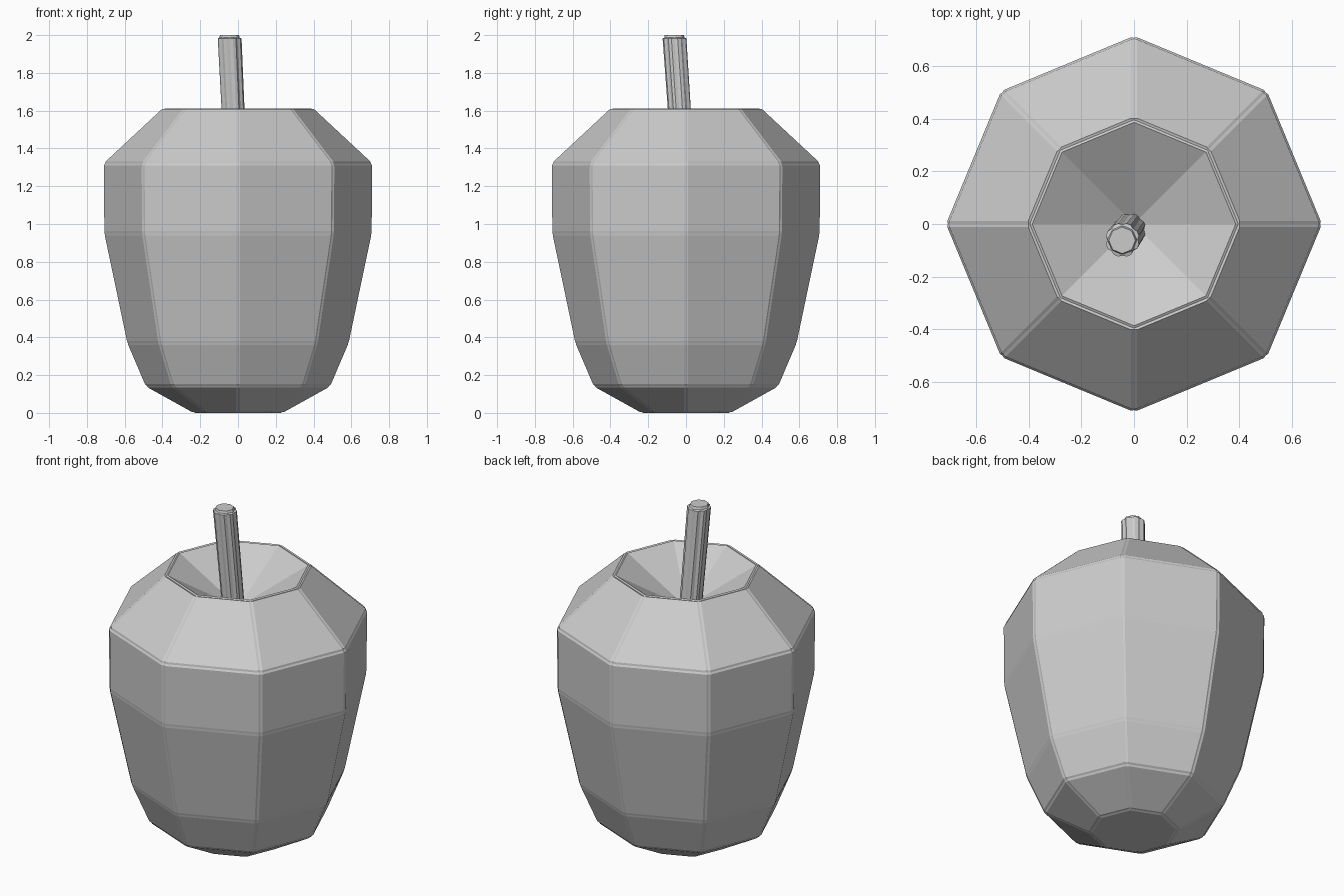
import bpy, bmesh
from math import cos, sin, pi
from mathutils import Vector

if "Cube" in bpy.data.objects:
    bpy.data.objects.remove(bpy.data.objects["Cube"])

SIDES = 8


def grooved_loft(name, rings, offset, pit=None):
    """Loft octagon rings (centre, radius); cut a concave groove along the edges."""
    bm = bmesh.new()
    loops = []
    for c, r in rings:
        loops.append([bm.verts.new((c[0] + r * cos(2 * pi * i / SIDES),
                                    c[1] + r * sin(2 * pi * i / SIDES), c[2]))
                      for i in range(SIDES)])
    for a, b in zip(loops, loops[1:]):
        for i in range(SIDES):
            j = (i + 1) % SIDES
            bm.faces.new((a[i], a[j], b[j], b[i]))
    bm.faces.new(loops[0][::-1])
    soft = set()
    if pit is None:
        bm.faces.new(loops[-1])
    else:
        apex = bm.verts.new(pit)
        for i in range(SIDES):
            bm.faces.new((loops[-1][i], loops[-1][(i + 1) % SIDES], apex))
        soft = set(apex.link_edges)
    bm.normal_update()
    bmesh.ops.bevel(bm, geom=[e for e in bm.edges if e not in soft],
                    offset=offset, offset_type='OFFSET', segments=2,
                    profile=0.06, affect='EDGES', clamp_overlap=True)
    bmesh.ops.recalc_face_normals(bm, faces=bm.faces)
    me = bpy.data.meshes.new(name)
    bm.to_mesh(me)
    bm.free()
    ob = bpy.data.objects.new(name, me)
    bpy.context.collection.objects.link(ob)
    return ob


# Fruit body: eight-sided profile with a dished top
profile = [(0.24, 0.0), (0.492, 0.14), (0.59, 0.37), (0.712, 0.95),
           (0.715, 1.322), (0.398, 1.617)]
grooved_loft("fruit_body", [((0, 0, z), r) for r, z in profile], 0.012,
             pit=(0, 0, 1.39))

# Leaning stem with grooved sides and stepped tip
grooved_loft("stem", [((-0.012, -0.015, 1.31), 0.066),
                      ((-0.045, -0.062, 2.0), 0.07)], 0.018)
